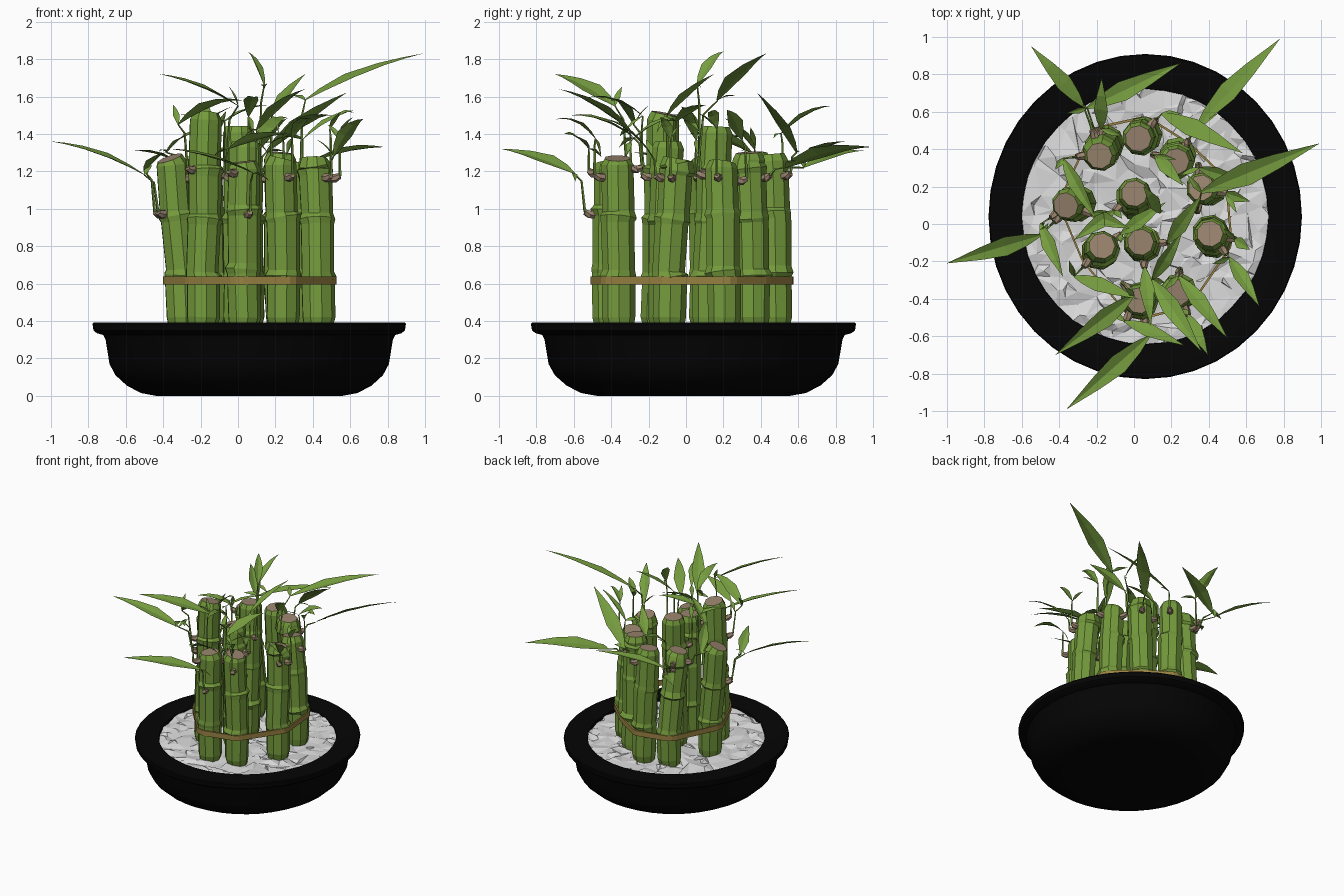
import bpy, bmesh, math, random
from mathutils import Vector, geometry

if "Cube" in bpy.data.objects:
    bpy.data.objects.remove(bpy.data.objects["Cube"])

random.seed(4)
CX, CY = 0.06, 0.04


def mat(name, r, g, b):
    m = bpy.data.materials.new(name)
    m.diffuse_color = (r, g, b, 1)
    m.use_nodes = True
    m.node_tree.nodes["Principled BSDF"].inputs["Base Color"].default_value = m.diffuse_color
    return m


BLACK = mat("black_glaze", 0.0015, 0.0015, 0.0015)
WHITE = mat("white_gravel", 0.70, 0.70, 0.70)
GREEN = mat("stalk_green", 0.175, 0.325, 0.045)
LEAF = mat("leaf_green", 0.18, 0.335, 0.05)
CUT = mat("cut_wood", 0.32, 0.23, 0.155)
BAND = mat("tan_band", 0.32, 0.225, 0.055)


def finish(name, bm, *mats, fix=True):
    if fix:
        bmesh.ops.recalc_face_normals(bm, faces=bm.faces)
    me = bpy.data.meshes.new(name)
    bm.to_mesh(me)
    bm.free()
    for m in mats:
        me.materials.append(m)
    ob = bpy.data.objects.new(name, me)
    bpy.context.collection.objects.link(ob)
    return ob


def loft(bm, rings, cap_mat=0, closed=False):
    """Skin a list of rings of points; cap both ends unless closed."""
    vs = [[bm.verts.new(p) for p in r] for r in rings]
    n = len(vs[0])
    pairs = list(zip(vs, vs[1:])) + ([(vs[-1], vs[0])] if closed else [])
    for a, b in pairs:
        for i in range(n):
            j = (i + 1) % n
            bm.faces.new((a[i], a[j], b[j], b[i]))
    if not closed:
        bm.faces.new(vs[0])
        bm.faces.new(vs[-1]).material_index = cap_mat


def tube(bm, pts, radii, sides, cap_mat=0):
    """Tube along a path with a radius per point."""
    rings = []
    for k, p in enumerate(pts):
        d = (pts[min(k + 1, len(pts) - 1)] - pts[max(k - 1, 0)]).normalized()
        u = d.cross(Vector((0.31, 0.95, 0.1))).normalized()
        v = d.cross(u)
        rings.append([p + radii[k] * (u * math.cos(t) + v * math.sin(t))
                      for t in (2 * math.pi * i / sides for i in range(sides))])
    loft(bm, rings, cap_mat)


# Bowl: lathed profile, slightly longer in y
profile = [(0.50, 0), (0.58, 0.015), (0.655, 0.055), (0.715, 0.11), (0.747, 0.17),
           (0.768, 0.30), (0.78, 0.325), (0.815, 0.335), (0.833, 0.35),
           (0.838, 0.385), (0.832, 0.392), (0.69, 0.392), (0.66, 0.385), (0.65, 0.32)]
bm = bmesh.new()
loft(bm, [[(CX + r * math.cos(t), CY + 1.037 * r * math.sin(t), z)
           for t in (2 * math.pi * i / 40 for i in range(40))] for r, z in profile])
bowl = finish("bowl", bm, BLACK)
bpy.context.view_layer.objects.active = bowl
bowl.select_set(True)
bpy.ops.object.shade_smooth_by_angle(angle=math.radians(40))

# Gravel: crumpled faceted disc
pts = [Vector((0.675 * math.cos(i * math.pi / 20), 0.675 * math.sin(i * math.pi / 20)))
       for i in range(40)]
for i in range(420):
    r, t = 0.65 * math.sqrt(random.random()), random.uniform(0, 2 * math.pi)
    pts.append(Vector((r * math.cos(t), r * math.sin(t))))
vs, _, fs, *_ = geometry.delaunay_2d_cdt(pts, [], [], 0, 0.001)
bm = bmesh.new()
bv = [bm.verts.new((CX + v.x, CY + 1.037 * v.y, random.uniform(0.358, 0.388))) for v in vs]
for f in fs:
    bm.faces.new([bv[i] for i in f])
finish("gravel", bm, WHITE)

# Stalks: foot x, foot y, top x, top y, height
stalks = [(-0.30, 0.11, -0.36, 0.10, 1.27), (-0.19, -0.15, -0.17, -0.12, 1.51),
          (0.01, 0.12, 0.0, 0.16, 1.44), (0.05, -0.11, 0.04, -0.10, 1.36),
          (-0.15, 0.43, -0.18, 0.37, 1.29), (0.05, 0.475, 0.02, 0.46, 1.29),
          (0.23, 0.36, 0.22, 0.33, 1.30), (0.40, 0.20, 0.36, 0.19, 1.25),
          (0.425, -0.09, 0.41, -0.05, 1.27), (0.03, -0.41, 0.03, -0.41, 1.25),
          (0.24, -0.36, 0.23, -0.37, 1.27)]
R = 0.095


def axis(s, z):
    """Stalk centre at a height: straight below, leaning above."""
    k = min(1, max(0, (z - 0.65) / (s[4] - 0.65)))
    return Vector(s[:2]).lerp(Vector(s[2:4]), k).to_3d() + Vector((0, 0, z))


bm = bmesh.new()
for s in stalks:
    h = s[4]
    shift = random.uniform(-0.03, 0.03)
    zs, rs = [0.35, 0.42], [0.78 * R, 0.95 * R]
    for z in (0.65, 0.96, 1.22):
        z += shift
        if z < h - 0.06:
            zs += [z - 0.025, z, z + 0.03]
            rs += [0.96 * R, 1.05 * R, 0.93 * R]
    zs += [h - 0.035, h]
    rs += [0.92 * R, 0.74 * R]
    path = [axis(s, z) + Vector((random.uniform(-1, 1), random.uniform(-1, 1), 0)) * 0.006
            for z in zs]
    tube(bm, path, rs, 9, cap_mat=1)
finish("bamboo_stalks", bm, GREEN, CUT)

# Band: strap pulled round the outside of the stalks
outline = [axis(s, 0.6).xy + (R + 0.006) * Vector((math.cos(a), math.sin(a)))
           for s in stalks for a in (i * math.pi / 8 for i in range(16))]
hull = [outline[i] for i in geometry.convex_hull_2d(outline)]
mid = Vector((CX, 0.03))
bm = bmesh.new()
loft(bm, [[(*(mid + (p - mid) * k), z) for p in hull]
          for k, z in ((1, 0.595), (1, 0.637), (0.975, 0.637), (0.975, 0.595))], closed=True)
finish("tie_band", bm, BAND)

bl, bs, bn = bmesh.new(), bmesh.new(), bmesh.new()


def blade(base, tip, width, lift):
    """Tapered blade with a shallow centre fold and an arched spine."""
    d = tip - base
    roll = random.uniform(-0.5, 0.5)
    side = d.cross(Vector((0, 0, 1))).normalized()
    up = side.cross(d).normalized()
    side = side * math.cos(roll) + up * math.sin(roll)
    fold = side.cross(d).normalized()
    rows = []
    for t, w in ((0, 0.12), (0.15, 0.6), (0.38, 1), (0.65, 0.65), (0.85, 0.28), (1, 0.01)):
        p = base + d * t + Vector((0, 0, lift * 4 * t * (1 - t)))
        h = side * w * width / 2
        rise = fold * w * width * 0.13
        rows.append([bl.verts.new(q) for q in (p - h + rise, p, p + h + rise)])
    for a, b in zip(rows, rows[1:]):
        for i in (0, 1):
            bl.faces.new((a[i], a[i + 1], b[i + 1], b[i]))


def sprig(base, tip):
    """A leaf, a small side leaf, and a stem from a nub on the nearest stalk."""
    blade(base, tip, 0.045 + 0.11 * (tip - base).length, random.uniform(0.015, 0.045))
    off = Vector([random.uniform(-0.12, 0.12) for _ in range(3)])
    blade(base, base + off, 0.035, 0.01)
    s = min(stalks, key=lambda q: (Vector(q[2:4]) - base.xy).length)
    root = axis(s, 0.97 if base.z < 1.21 else random.uniform(1.14, 1.22))
    out = (base - root).xy.normalized().to_3d()
    skin = root + out * (R - 0.015)
    nub = skin + out * 0.055 + Vector((0, 0, 0.012))
    tube(bn, [skin, skin + out * 0.03, nub], [0.024, 0.023, 0.016], 6, cap_mat=1)
    bend = Vector((nub.x, nub.y, (nub.z + base.z) / 2)) + (base - nub) * 0.3
    tube(bs, [nub, bend, base], [0.008, 0.006, 0.004], 4)


# Main leaves: base and tip
main_leaves = [((0.36, 0.17, 1.58), (0.99, 0.43, 1.83)), ((0.34, 0.53, 1.22), (0.78, 0.99, 1.33)),
               ((-0.50, -0.06, 1.18), (-1.0, -0.21, 1.36)), ((0.08, -0.60, 1.19), (-0.36, -0.99, 1.32)),
               ((-0.27, 0.63, 1.22), (-0.55, 0.95, 1.31)), ((-0.25, 0.62, 1.25), (0.25, 0.86, 1.36)),
               ((0.15, 0.59, 1.30), (0.58, 0.38, 1.62)), ((0.10, -0.30, 1.42), (0.36, -0.68, 1.64)),
               ((0.51, -0.18, 1.28), (0.67, -0.44, 1.48)), ((0.0, -0.38, 1.55), (-0.42, -0.70, 1.72)),
               ((0.14, 0.06, 1.66), (0.05, 0.20, 1.84)), ((0.24, -0.28, 1.38), (0.50, -0.61, 1.50)),
               ((-0.32, -0.28, 1.45), (0.02, -0.40, 1.58)), ((-0.38, 0.35, 1.30), (-0.20, 0.02, 1.40)),
               ((-0.05, -0.52, 1.32), (0.27, -0.65, 1.40)), ((0.18, -0.10, 1.50), (0.36, 0.15, 1.72)),
               ((-0.50, 0.0, 1.20), (-0.38, -0.28, 1.30))]
for base, tip in main_leaves:
    sprig(Vector(base), Vector(tip))

# Crown leaves: one from each stalk, mostly sweeping to the front right
for s in stalks:
    a = random.gauss(-0.6, 0.9)
    d = Vector((math.cos(a), math.sin(a), 0))
    base = axis(s, 1.2) + d * 0.13 + Vector((0, 0, random.uniform(0.08, 0.3)))
    tip = base + d * random.uniform(0.2, 0.32) + Vector((0, 0, random.uniform(0.08, 0.2)))
    tip.x = min(tip.x, 0.62)
    sprig(base, tip)

finish("leaves", bl, LEAF, fix=False)
finish("leaf_stems", bs, LEAF)
finish("branch_nubs", bn, CUT, CUT)
